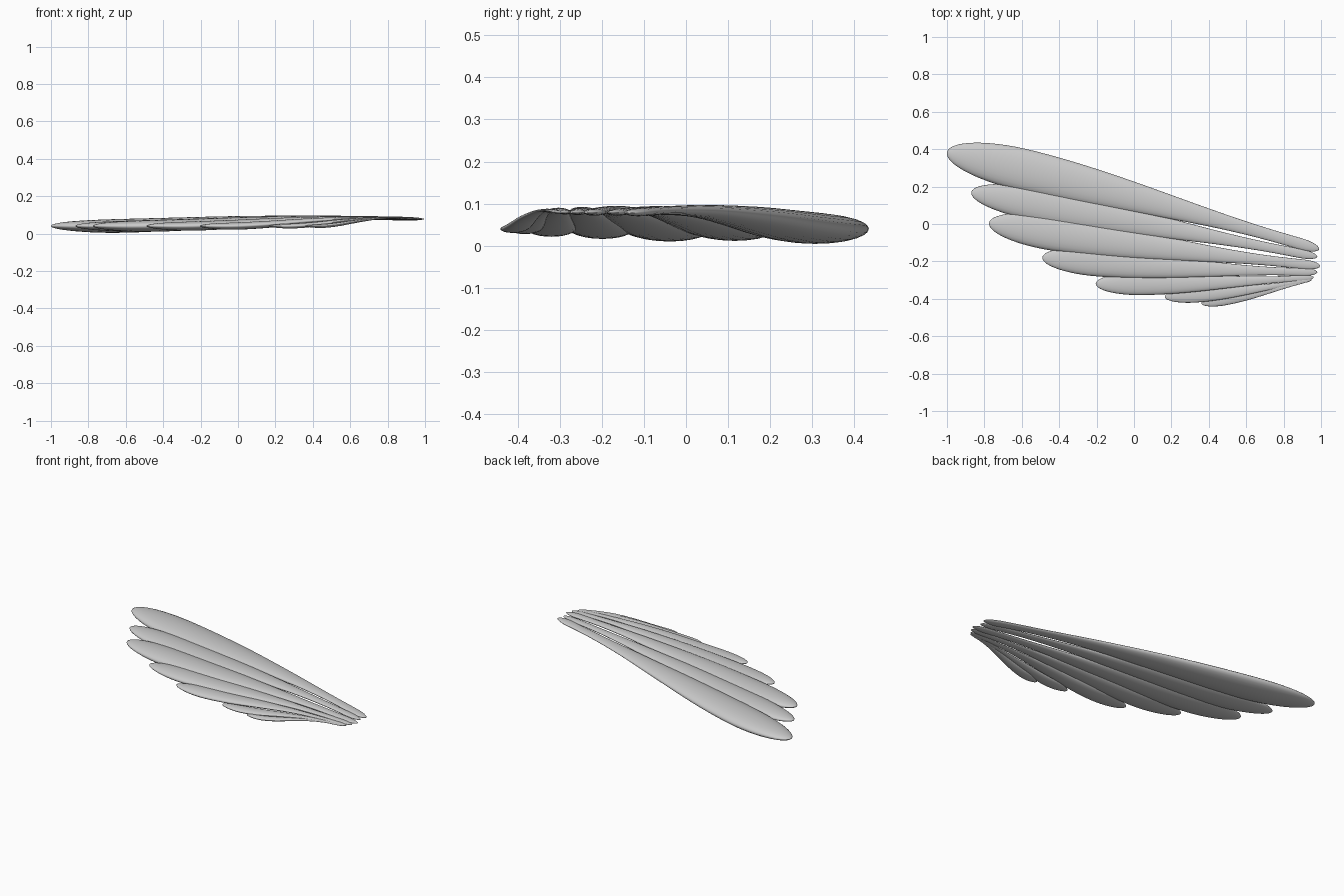
import bpy, bmesh, math
from mathutils import Vector

if "Cube" in bpy.data.objects:
    bpy.data.objects.remove(bpy.data.objects["Cube"])

RINGS, SIDES = 44, 24


def smooth(u):
    u = max(0.0, min(1.0, u))
    return u * u * (3 - 2 * u)


def width(s):
    """Relative half width from root (0) to tip (1): slim quill, broad rounded vane."""
    w = 0.27 + 0.73 * smooth((s - 0.1) / 0.7)
    if s > 0.8:
        w *= math.sqrt(max(0.0, 1 - ((s - 0.8) / 0.2) ** 2))
    if s < 0.05:
        w *= math.sqrt(max(0.0, 1 - ((0.05 - s) / 0.05) ** 2))
    return w


HEIGHT = [(0, 0.077), (0.12, 0.084), (0.3, 0.083), (0.5, 0.068),
          (0.7, 0.048), (0.85, 0.039), (1, 0.041)]


def height(s):
    """Centreline height, arched near the root and drooping to the tip."""
    for (a, za), (b, zb) in zip(HEIGHT, HEIGHT[1:]):
        if s <= b:
            return za + (zb - za) * (s - a) / (b - a)
    return HEIGHT[-1][1]


def centre_z(s):
    pts = [height(max(0, min(1, s + d))) for d in (-0.06, -0.03, 0, 0.03, 0.06)]
    return sum(pts) / 5


def feather(name, root, tip, half_width, bow):
    root, tip = Vector(root), Vector(tip)
    axis = tip - root
    side = Vector((axis.y, -axis.x)).normalized()   # points towards +y
    bm = bmesh.new()

    def point(s):
        p = root + axis * s + side * bow * math.sin(math.pi * s)
        return Vector((p.x, p.y, centre_z(s)))

    # elliptical rings, packed closer at both ends
    rings = []
    for i in range(1, RINGS):
        s = (1 - math.cos(math.pi * i / RINGS)) / 2
        c, w = point(s), half_width * width(s)
        ring = []
        for k in range(SIDES):
            a = 2 * math.pi * k / SIDES
            off = side * w * math.cos(a)
            ring.append(bm.verts.new(c + Vector((off.x, off.y, 0.33 * w * math.sin(a)))))
        rings.append(ring)
    for r0, r1 in zip(rings, rings[1:]):
        for k in range(SIDES):
            j = (k + 1) % SIDES
            bm.faces.new((r0[k], r0[j], r1[j], r1[k]))
    # close root and tip
    for ring, s in ((rings[0], 0), (rings[-1], 1)):
        pole = bm.verts.new(point(s))
        for k in range(SIDES):
            bm.faces.new((ring[k], ring[(k + 1) % SIDES], pole))
    bmesh.ops.recalc_face_normals(bm, faces=bm.faces)
    for f in bm.faces:
        f.smooth = True
    mesh = bpy.data.meshes.new(name)
    bm.to_mesh(mesh)
    bm.free()
    bpy.context.collection.objects.link(bpy.data.objects.new(name, mesh))


# feathers from the long leading one to the short trailing one
FEATHERS = [
    ((0.99, -0.135), (-1.00, 0.385), 0.112, 0.018),
    ((0.98, -0.175), (-0.87, 0.170), 0.090, 0.003),
    ((0.995, -0.225), (-0.775, 0.005), 0.095, -0.013),
    ((0.98, -0.258), (-0.49, -0.180), 0.076, -0.014),
    ((0.96, -0.285), (-0.205, -0.320), 0.060, -0.012),
    ((0.95, -0.297), (0.165, -0.390), 0.040, -0.015),
    ((0.93, -0.302), (0.36, -0.424), 0.031, -0.010),
]
for n, data in enumerate(FEATHERS, 1):
    feather(f"wing_feather_{n}", *data)
